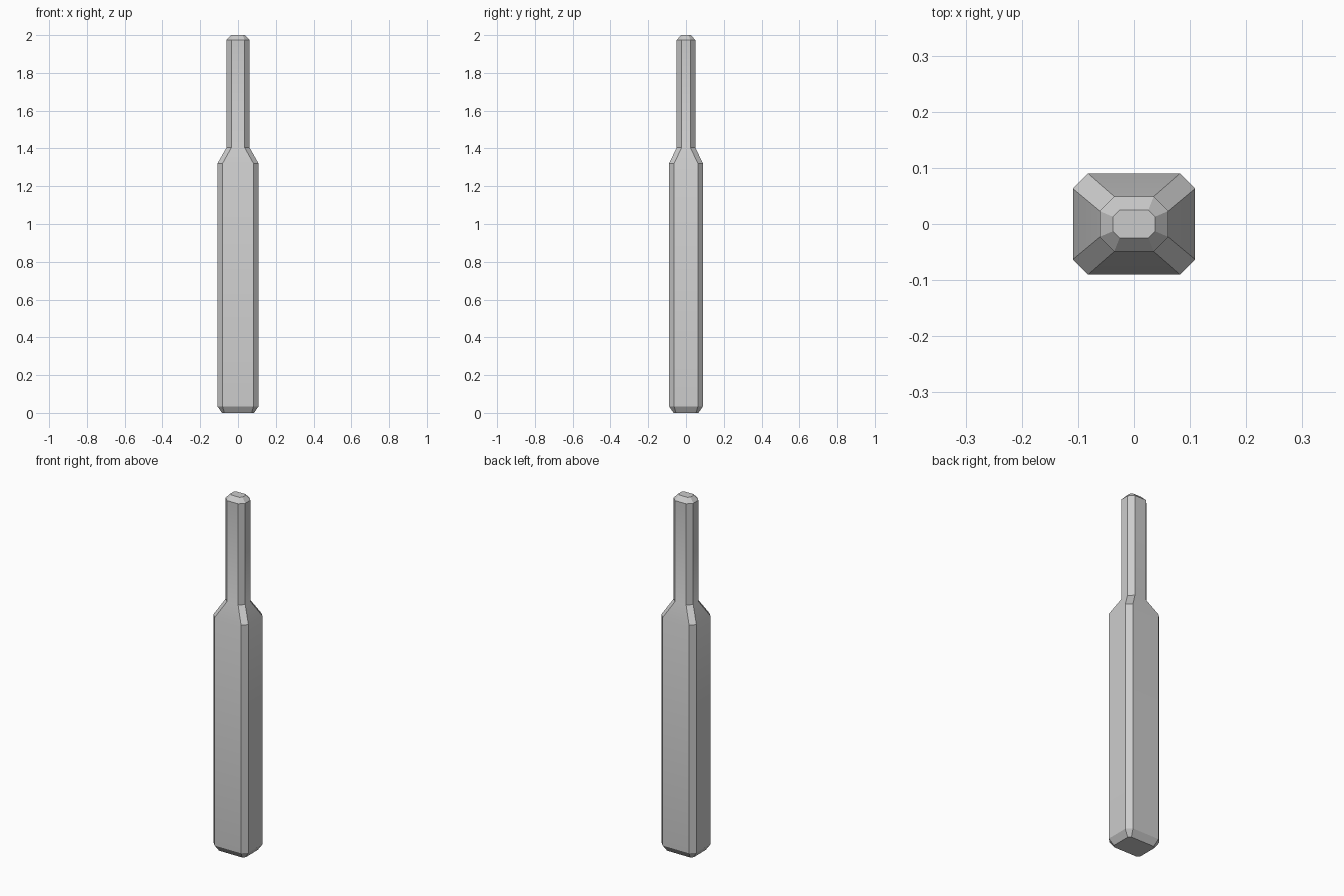
import bpy
import bmesh
import math

cube = bpy.data.objects.get("Cube")
if cube:
    bpy.data.objects.remove(cube, do_unlink=True)

metal = bpy.data.materials.new("plain grey")
metal.use_nodes = True
grey = (0.6, 0.6, 0.6, 1)
metal.diffuse_color = grey
metal.node_tree.nodes["Principled BSDF"].inputs["Base Color"].default_value = grey


def ring(bm, z, hx, hy, cut):
    """Rectangle with cut corners at height z."""
    cx, cy = hx - cut, hy - cut
    outline = [(hx, -cy), (hx, cy), (cx, hy), (-cx, hy),
               (-hx, cy), (-hx, -cy), (-cx, -hy), (cx, -hy)]
    return [bm.verts.new((x, y, z)) for x, y in outline]


# height, half width, half depth, corner cut
sections = [
    (0.00, 0.085, 0.066, 0.013),    # foot
    (0.035, 0.109, 0.09, 0.027),    # body bottom
    (1.32, 0.109, 0.09, 0.027),     # body top
    (1.405, 0.061, 0.049, 0.026),   # neck bottom
    (1.975, 0.061, 0.049, 0.026),   # neck top
    (2.00, 0.0375, 0.025, 0.012),   # tip
]

# Loft the sections into one closed solid
bm = bmesh.new()
rings = [ring(bm, *s) for s in sections]
for low, high in zip(rings, rings[1:]):
    for i in range(8):
        j = (i + 1) % 8
        bm.faces.new((low[i], low[j], high[j], high[i]))
bm.faces.new(rings[0][::-1])
bm.faces.new(rings[-1])
mesh = bpy.data.meshes.new("stepped_rod")
bm.to_mesh(mesh)
bm.free()
mesh.materials.append(metal)

rod = bpy.data.objects.new("stepped_rod", mesh)
bpy.context.collection.objects.link(rod)
bpy.context.view_layer.objects.active = rod
rod.select_set(True)
bpy.ops.object.shade_smooth_by_angle(angle=math.radians(30))
